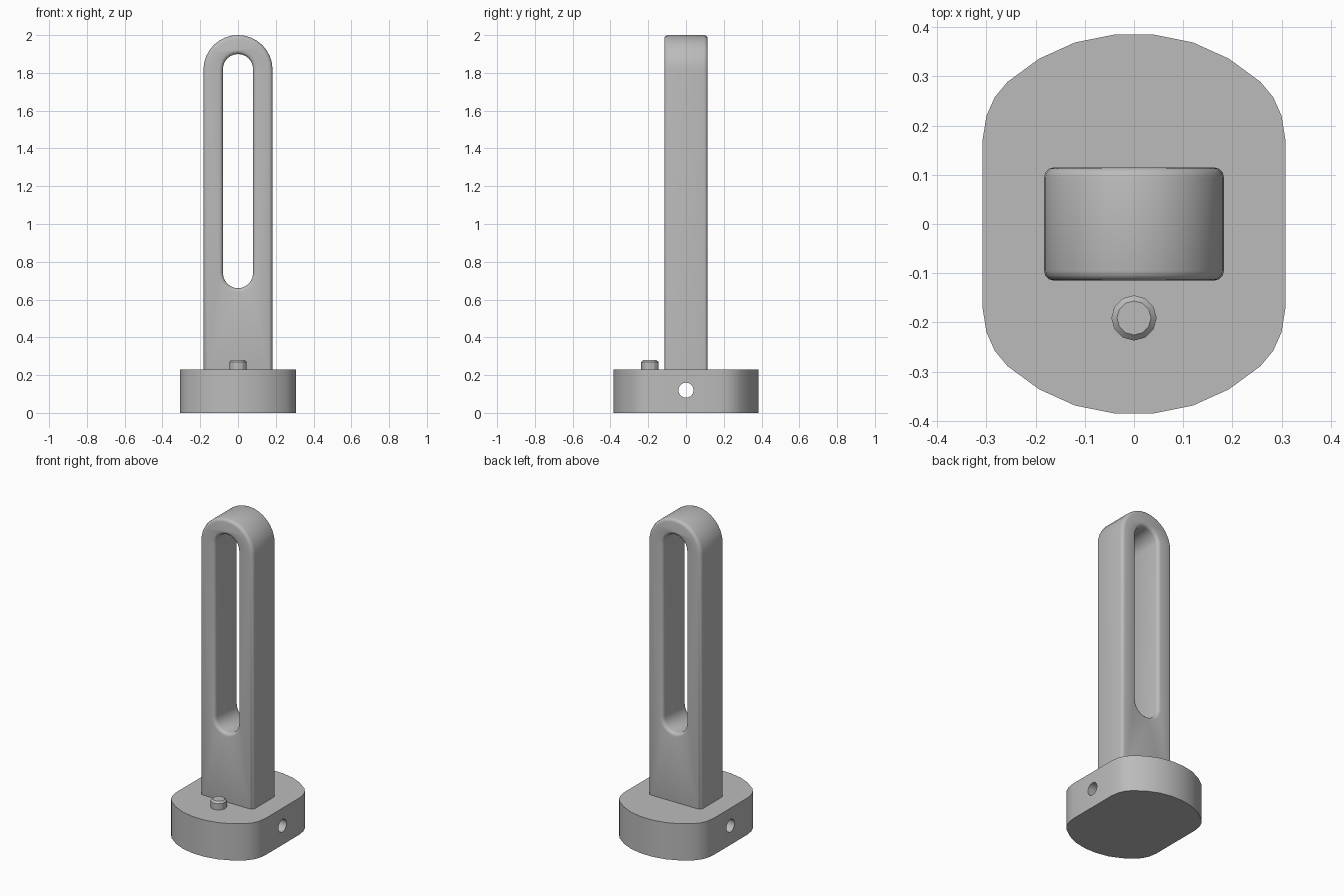
import bpy, bmesh, math

cube = bpy.data.objects.get("Cube")
if cube:
    bpy.data.objects.remove(cube, do_unlink=True)

grey = bpy.data.materials.new("plain_grey")
grey.use_nodes = True
COLOUR = (0.5, 0.5, 0.5, 1)
grey.diffuse_color = COLOUR
grey.node_tree.nodes["Principled BSDF"].inputs["Base Color"].default_value = COLOUR


def select(ob):
    bpy.ops.object.select_all(action='DESELECT')
    ob.select_set(True)
    bpy.context.view_layer.objects.active = ob


def finish(ob, angle=40):
    ob.data.materials.clear()
    ob.data.materials.append(grey)
    select(ob)
    bpy.ops.object.shade_smooth_by_angle(angle=math.radians(angle))


def arc(cz, r, start, end, steps):
    """Points of an arc about x = 0 and height cz."""
    angles = [math.radians(start + (end - start) * i / steps) for i in range(steps + 1)]
    return [(r * math.cos(a), cz + r * math.sin(a)) for a in angles]


# Base: rounded plan outline, mirrored from one quarter, extruded upwards
quarter = [(0.308, 0.17), (0.30, 0.22), (0.283, 0.258), (0.257, 0.289),
           (0.193, 0.336), (0.12, 0.369), (0.04, 0.385)]
half = quarter + [(-x, y) for x, y in reversed(quarter)]
outline = half + [(-x, -y) for x, y in half]
bm = bmesh.new()
face = bm.faces.new([bm.verts.new((x, y, 0)) for x, y in outline])
top = bmesh.ops.extrude_face_region(bm, geom=[face])["geom"]
bmesh.ops.translate(bm, vec=(0, 0, 0.23),
                    verts=[v for v in top if isinstance(v, bmesh.types.BMVert)])
bmesh.ops.recalc_face_normals(bm, faces=bm.faces)
mesh = bpy.data.meshes.new("base")
bm.to_mesh(mesh)
bm.free()
base = bpy.data.objects.new("base", mesh)
bpy.context.collection.objects.link(base)

# Cross hole drilled through the base from side to side
bpy.ops.mesh.primitive_cylinder_add(vertices=16, radius=0.04, depth=1,
                                    location=(0, 0, 0.12),
                                    rotation=(0, math.pi / 2, 0))
drill = bpy.context.object
drill.name = "hole_cutter"
drill.hide_render = True
cut = base.modifiers.new("cross_hole", 'BOOLEAN')
cut.operation = 'DIFFERENCE'
cut.solver = 'EXACT'
cut.object = drill
select(base)
bpy.ops.object.modifier_apply(modifier=cut.name)
bpy.data.objects.remove(drill, do_unlink=True)
finish(base)

# Upright arm: round-topped profile with a long slot and rounded edges
ROUND = 0.02
outer_r, slot_r = 0.183 - ROUND, 0.08 + ROUND
outer = [(outer_r, 0.21)] + arc(1.817, outer_r, 0, 180, 16) + [(-outer_r, 0.21)]
slot = arc(1.82, slot_r, 0, 180, 12) + arc(0.74, slot_r, 180, 360, 12)
curve = bpy.data.curves.new("arm", 'CURVE')
curve.dimensions = '2D'
curve.fill_mode = 'BOTH'
curve.extrude = 0.115 - ROUND
curve.bevel_depth = ROUND
curve.bevel_resolution = 2
for points in (outer, slot):
    spline = curve.splines.new('POLY')
    spline.points.add(len(points) - 1)
    for p, (x, z) in zip(spline.points, points):
        p.co = (x, z, 0, 1)
    spline.use_cyclic_u = True
arm = bpy.data.objects.new("arm", curve)
bpy.context.collection.objects.link(arm)
arm.rotation_euler.x = math.pi / 2
select(arm)
bpy.ops.object.convert(target='MESH')
arm = bpy.context.object
bm = bmesh.new()
bm.from_mesh(arm.data)
bmesh.ops.remove_doubles(bm, verts=bm.verts, dist=0.0005)
bmesh.ops.recalc_face_normals(bm, faces=bm.faces)
bm.to_mesh(arm.data)
bm.free()
finish(arm)

# Small button with a chamfered rim, in front of the arm
bpy.ops.mesh.primitive_cylinder_add(vertices=12, radius=0.046, depth=0.06,
                                    location=(0, -0.191, 0.25))
button = bpy.context.object
button.name = "button"
bm = bmesh.new()
bm.from_mesh(button.data)
rim = [e for e in bm.edges if all(v.co.z > 0 for v in e.verts)]
bmesh.ops.bevel(bm, geom=rim, offset=0.011, segments=1, affect='EDGES')
bm.to_mesh(button.data)
bm.free()
finish(button, 25)
